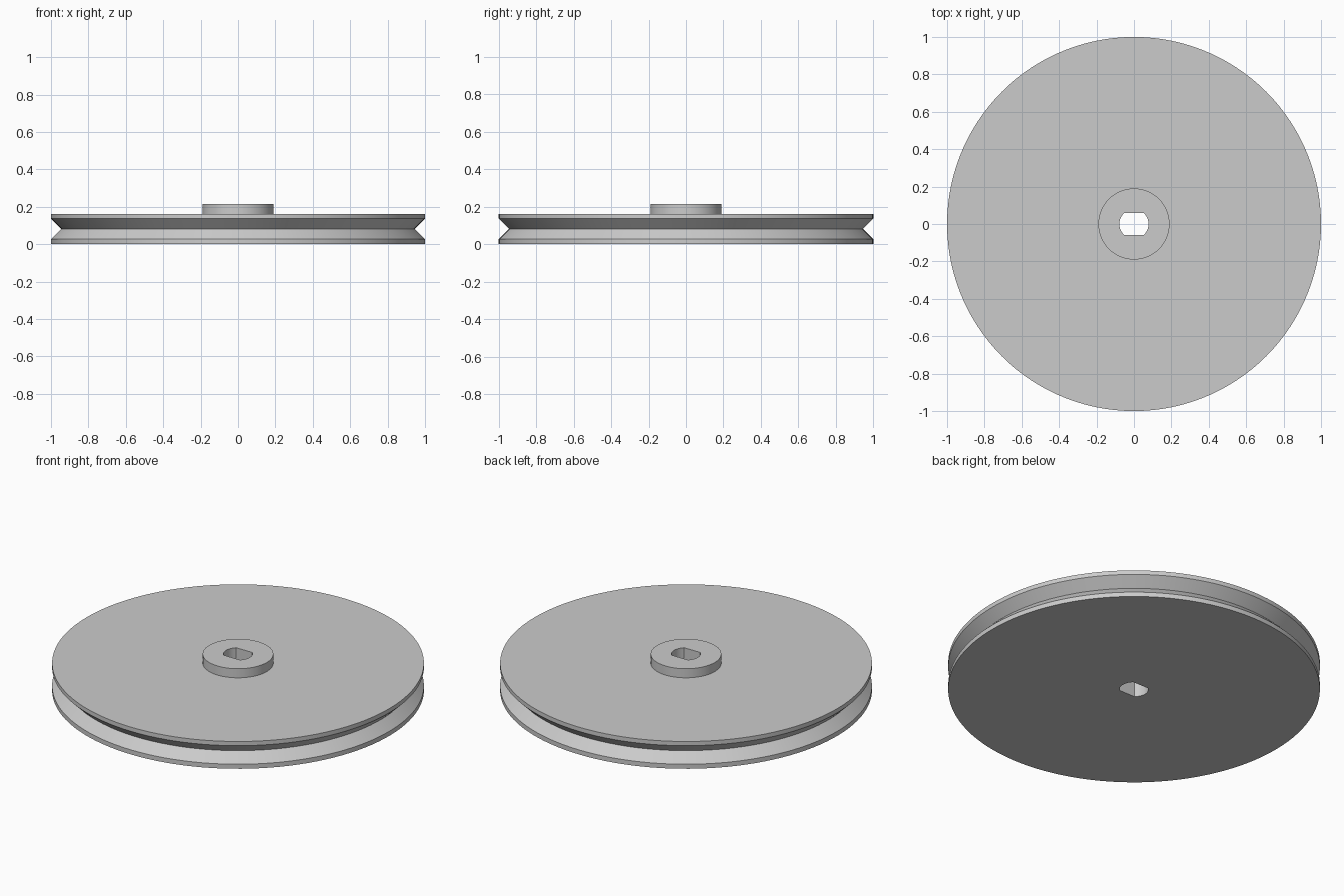
import bpy, bmesh
from math import sin, cos, radians, tau

cube = bpy.data.objects.get("Cube")
if cube:
    bpy.data.objects.remove(cube, do_unlink=True)

SEGMENTS = 120
BORE_RADIUS = 0.078
BORE_FLAT = BORE_RADIUS * sin(radians(48))   # half distance between the flats

# Plain grey material
grey = bpy.data.materials.new("plain grey")
grey.use_nodes = True
colour = (0.6, 0.6, 0.6, 1)
grey.diffuse_color = colour
grey.node_tree.nodes["Principled BSDF"].inputs["Base Color"].default_value = colour


def ring(bm, radius, z, flat=None):
    """Ring of vertices, optionally cut by two flats facing front and back."""
    verts = []
    for i in range(SEGMENTS):
        a = tau * i / SEGMENTS
        x, y = radius * cos(a), radius * sin(a)
        if flat is not None:
            y = max(-flat, min(flat, y))
        verts.append(bm.verts.new((x, y, z)))
    return verts


# Outer profile: lower rim, V groove, upper rim, raised hub
profile = [(1, 0), (1, 0.027), (0.945, 0.082), (1, 0.137), (1, 0.162),
           (0.19, 0.162), (0.19, 0.216)]

bm = bmesh.new()
rings = [ring(bm, r, z) for r, z in profile]
# Shaft bore with two flats, running through the wheel
rings += [ring(bm, BORE_RADIUS, z, BORE_FLAT) for z in (profile[-1][1], 0)]

for lower, upper in zip(rings, rings[1:] + rings[:1]):
    for i in range(SEGMENTS):
        j = (i + 1) % SEGMENTS
        bm.faces.new((lower[i], lower[j], upper[j], upper[i]))
bmesh.ops.recalc_face_normals(bm, faces=bm.faces)

mesh = bpy.data.meshes.new("pulley_wheel")
bm.to_mesh(mesh)
bm.free()
mesh.materials.append(grey)
wheel = bpy.data.objects.new("pulley_wheel", mesh)
bpy.context.collection.objects.link(wheel)

# Smooth round walls, sharp rims
bpy.context.view_layer.objects.active = wheel
wheel.select_set(True)
bpy.ops.object.shade_smooth_by_angle(angle=radians(30))
